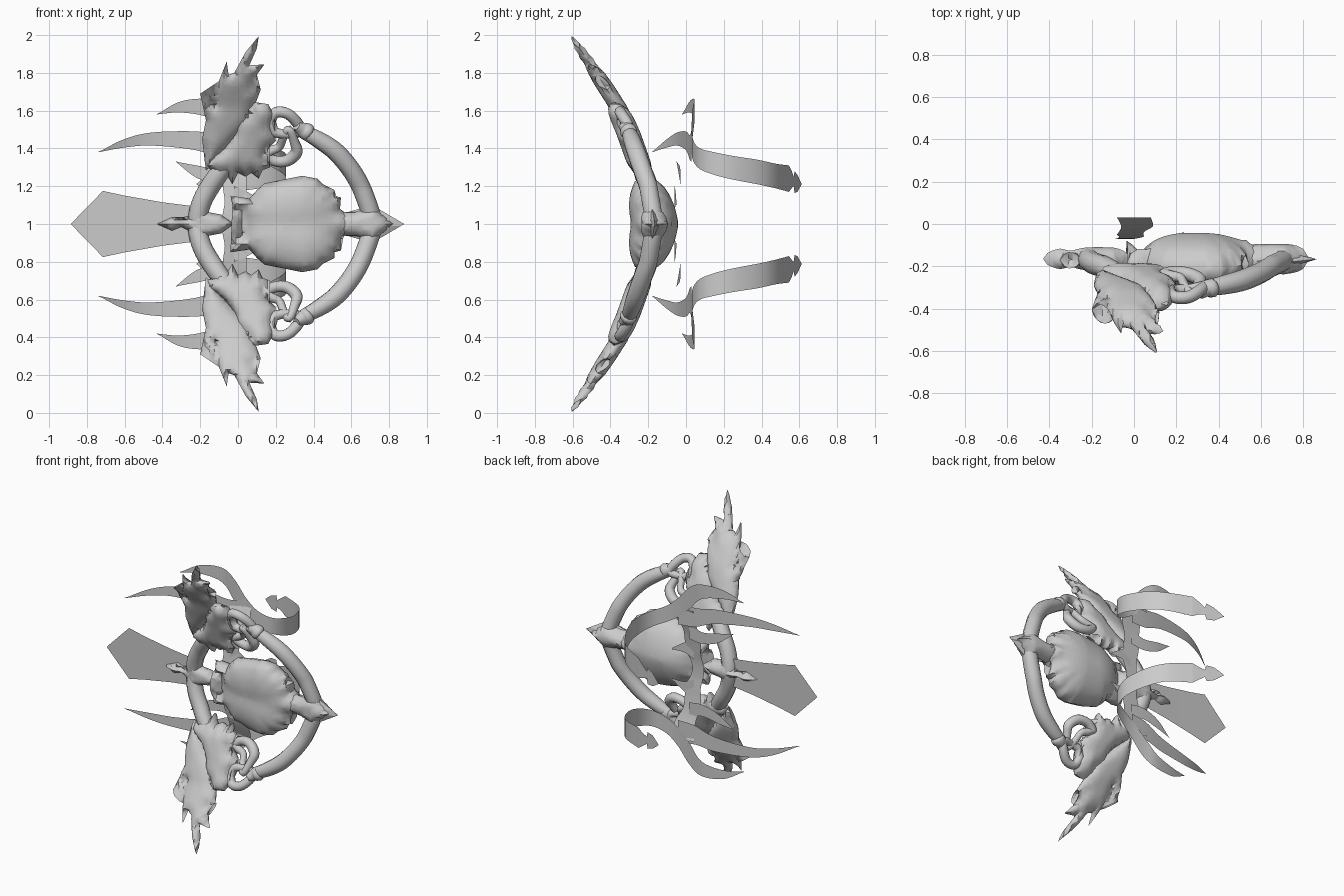
import bpy, bmesh, math
from mathutils import Vector
from mathutils.geometry import intersect_point_line

if "Cube" in bpy.data.objects:
    bpy.data.objects.remove(bpy.data.objects["Cube"])

metal = bpy.data.materials.new("light_grey")
metal.diffuse_color = (0.6, 0.6, 0.6, 1)
metal.use_nodes = True
metal.node_tree.nodes["Principled BSDF"].inputs["Base Color"].default_value = metal.diffuse_color
SIDES = (("upper", 1), ("lower", -1))


def bend(z):
    """Depth of the bowed centre surface at height z."""
    table = [(0, -.165), (.2, -.20), (.48, -.30), (.62, -.36), (.8, -.475), (1, -.61)]
    u = min(abs(z - 1), .9999)
    for (a, ya), (b, yb) in zip(table, table[1:]):
        if a <= u <= b:
            return ya + (yb - ya) * (u - a) / (b - a)


def catmull(rows, n=5):
    """Smooth a list of equal length tuples."""
    p = [Vector(r) for r in rows]
    p = [p[0] * 2 - p[1]] + p + [p[-1] * 2 - p[-2]]
    out = []
    for a, b, c, d in zip(p, p[1:], p[2:], p[3:]):
        for i in range(n):
            t = i / n
            out.append(.5 * (2 * b + (c - a) * t + (2 * a - 5 * b + 4 * c - d) * t * t
                             + (3 * b - a - 3 * c + d) * t ** 3))
    return out + [p[-2]]


def finish(obj, angle=50):
    obj.data.materials.clear()
    obj.data.materials.append(metal)
    bpy.ops.object.select_all(action='DESELECT')
    obj.select_set(True)
    bpy.context.view_layer.objects.active = obj
    if angle:
        bpy.ops.object.shade_smooth_by_angle(angle=math.radians(angle))


def from_bmesh(name, bm, angle=50):
    me = bpy.data.meshes.new(name)
    bm.to_mesh(me)
    bm.free()
    obj = bpy.data.objects.new(name, me)
    bpy.context.collection.objects.link(obj)
    finish(obj, angle)


def pillow(name, outline, thick, reach, s=1, step=.03, shift=0, angle=50):
    """Puffed solid: outline in x, z filled with a grid and swollen by distance to its edge."""
    pts = [Vector((x, 0, 1 + s * (z - 1))) for x, z in outline]
    bm = bmesh.new()
    bm.faces.new([bm.verts.new(p) for p in pts])
    bmesh.ops.triangulate(bm, faces=bm.faces[:])
    for axis in (0, 2):
        lo, hi = min(p[axis] for p in pts), max(p[axis] for p in pts)
        no = Vector((axis == 0, 0, axis == 2))
        for i in range(1, int((hi - lo) / step) + 1):
            bmesh.ops.bisect_plane(bm, geom=bm.verts[:] + bm.edges[:] + bm.faces[:],
                                   plane_co=no * (lo + i * step), plane_no=no, dist=1e-5)
    bmesh.ops.remove_doubles(bm, verts=bm.verts[:], dist=.0008)
    bmesh.ops.triangulate(bm, faces=bm.faces[:])
    height = {}
    for v in bm.verts:
        d = 9
        for a, b in zip(pts, pts[1:] + pts[:1]):
            q, t = intersect_point_line(v.co, a, b)
            d = min(d, (v.co - a.lerp(b, max(0, min(1, t)))).length)
        k = min(d / reach, 1)
        height[v] = thick * math.sqrt(max(0, 1 - (1 - k) ** 2)) if angle else thick * k
    dup = bmesh.ops.duplicate(bm, geom=bm.verts[:] + bm.faces[:])
    for v, h in height.items():
        back = dup["vert_map"][v]
        mid = bend(v.co.z) + shift
        v.co.y, back.co.y = mid - h, mid + h
    bmesh.ops.remove_doubles(bm, verts=bm.verts[:], dist=.0005)
    bmesh.ops.recalc_face_normals(bm, faces=bm.faces[:])
    from_bmesh(name, bm, angle)


def tube(name, path, s=1, closed=False):
    """Round rod along (x, z, radius, y offset) points."""
    cu = bpy.data.curves.new(name, 'CURVE')
    cu.dimensions, cu.bevel_depth, cu.bevel_resolution = '3D', 1, 3
    cu.use_fill_caps = True
    rows = catmull(path, 5)
    if closed:
        rows = catmull(path[-2:] + path + path[:2], 4)[8:-8]
    sp = cu.splines.new('POLY')
    sp.points.add(len(rows) - 1)
    sp.use_cyclic_u = closed
    for p, (x, z, r, dy) in zip(sp.points, rows):
        p.co = (x, bend(z) + dy, 1 + s * (z - 1), 1)
        p.radius = r
    obj = bpy.data.objects.new(name, cu)
    bpy.context.collection.objects.link(obj)
    finish(obj, 0)
    bpy.ops.object.convert(target='MESH')
    finish(bpy.context.object)


def strip(name, rows, s=1, n=5):
    """Thin sheet from rows of (x, y, low z, high z)."""
    bm = bmesh.new()
    pairs = [[bm.verts.new((x, y, 1 + s * (z - 1))) for z in (lo, max(hi, lo + .002))]
             for x, y, lo, hi in (catmull(rows, n) if n else rows)]
    for a, b in zip(pairs, pairs[1:]):
        bm.faces.new((a[0], b[0], b[1], a[1]) if s > 0 else (a[1], b[1], b[0], a[0]))
    from_bmesh(name, bm)


def mirrored(half):
    """Close an upper half outline with its reflection below z = 1."""
    return half + [(x, 2 - z) for x, z in reversed(half) if abs(z - 1) > 1e-6]


# central skull-like body
pillow("central_body", mirrored([
    (.03, 1), (.03, 1.06), (-.01, 1.085), (-.03, 1.10), (-.04, 1.15), (.06, 1.135),
    (.10, 1.18), (.14, 1.215), (.24, 1.235), (.34, 1.255), (.42, 1.24), (.45, 1.21),
    (.51, 1.18), (.51, 1.15), (.545, 1.14), (.54, 1.08), (.58, 1.05), (.62, 1)]),
    .125, .22)
# pointed tip on the right, with a raised inner diamond
pillow("tip_plate", mirrored([(.52, 1), (.57, 1.06), (.71, 1.10), (.88, 1)]), .045, .07, angle=0)
pillow("tip_boss", mirrored([(.50, 1), (.53, 1.06), (.62, 1.065), (.72, 1.09), (.83, 1)]), .07, .07)
# spike across the left bow
pillow("left_spike", mirrored([
    (-.43, 1), (-.35, 1.035), (-.30, 1.015), (-.25, 1.04), (-.21, 1.10), (-.17, 1.065),
    (-.09, 1.05), (-.02, 1)]), .055, .06, step=.02)
# flat tail blade on the left
strip("tail_blade", [(-.885, -.165, .999, 1.001), (-.715, -.165, .825, 1.175),
                     (-.60, -.165, .85, 1.15), (-.40, -.163, .885, 1.115),
                     (-.20, -.16, .91, 1.09)], n=0)
# bowed rods
tube("left_bow", [(-.05, z, .045, 0) if abs(z - 1) > .3 else (x, z, .052, 0) for x, z in
                  [(-.05, .67), (-.12, .76), (-.19, .88), (-.215, 1), (-.19, 1.12),
                   (-.12, 1.24), (-.05, 1.33)]])
tube("right_bow", [(.34, .51, .035, 0), (.42, .55, .045, 0), (.52, .62, .05, 0),
                   (.61, .73, .05, 0), (.67, .85, .05, 0), (.71, 1, .05, 0),
                   (.67, 1.15, .05, 0), (.61, 1.27, .05, 0), (.52, 1.38, .05, 0),
                   (.42, 1.45, .045, 0), (.34, 1.49, .035, 0)])

for side, s in SIDES:
    # feather plume
    pillow(side + "_plume", [
        (.11, 1.995), (.10, 1.93), (.06, 1.84), (.14, 1.845), (.10, 1.79), (.08, 1.72),
        (.12, 1.71), (.09, 1.63), (.05, 1.52), (-.05, 1.42), (-.12, 1.34), (-.17, 1.28),
        (-.175, 1.36), (-.19, 1.45), (-.17, 1.55), (-.20, 1.69), (-.15, 1.64),
        (-.12, 1.62), (-.115, 1.70), (-.10, 1.76), (-.06, 1.86), (-.05, 1.79),
        (-.02, 1.80), (.02, 1.87), (.04, 1.91)], .05, .08, s, .025)
    # cap over the plume
    pillow(side + "_cap", [
        (.09, 1.645), (.16, 1.635), (.19, 1.58), (.175, 1.52), (.20, 1.44), (.15, 1.39),
        (.14, 1.35), (.17, 1.30), (.13, 1.285), (.11, 1.24), (.07, 1.27), (.04, 1.25),
        (.0, 1.27), (-.03, 1.21), (-.06, 1.26), (-.11, 1.25), (-.12, 1.28),
        (-.17, 1.30), (-.14, 1.35), (-.07, 1.40), (-.02, 1.47), (.0, 1.54), (.05, 1.58)],
        .065, .08, s, .025, -.005)
    # chain links and collar joining cap and right bow
    tube(side + "_outer_link", [(.17, 1.54, .03, 0), (.20, 1.59, .03, 0), (.26, 1.585, .03, 0),
                                (.31, 1.54, .03, .01), (.33, 1.49, .026, .01),
                                (.26, 1.475, .024, -.01), (.19, 1.49, .028, -.01)], s, True)
    tube(side + "_inner_link", [(.14, 1.37, .03, .02), (.19, 1.335, .03, .02),
                                (.26, 1.335, .032, .01), (.31, 1.38, .032, 0),
                                (.30, 1.43, .026, -.01), (.27, 1.50, .022, -.02),
                                (.24, 1.46, .022, 0), (.22, 1.41, .022, .02),
                                (.18, 1.39, .026, .02)], s, True)
    tube(side + "_collar", [(.31, 1.52, .022, -.02), (.34, 1.50, .04, 0), (.37, 1.485, .046, 0),
                            (.385, 1.475, .03, 0)], s)
    # back sheet: sweeping ribbon, its arrow end and claw blades
    strip(side + "_ribbon", [
        (-.43, -.02, 1.58, 1.58), (-.30, .02, 1.59, 1.65), (-.15, .045, 1.56, 1.66),
        (-.05, .035, 1.46, 1.61), (.04, .03, 1.38, 1.51), (.12, .04, 1.33, 1.44),
        (.20, .075, 1.29, 1.40), (.245, .15, 1.26, 1.38), (.25, .25, 1.235, 1.36),
        (.20, .38, 1.21, 1.34), (.12, .47, 1.19, 1.32), (-.02, .545, 1.17, 1.31)], s)
    strip(side + "_ribbon_end", [
        (-.02, .545, 1.17, 1.31), (-.06, .56, 1.19, 1.28), (-.10, .57, 1.20, 1.25),
        (-.11, .575, 1.165, 1.28), (-.16, .59, 1.17, 1.26), (-.22, .612, 1.21, 1.21)], s, 0)
    strip(side + "_long_claw", [
        (-.74, -.18, 1.38, 1.38), (-.60, -.10, 1.405, 1.45), (-.45, -.045, 1.415, 1.485),
        (-.22, 0, 1.39, 1.49), (-.08, .02, 1.34, 1.47), (.04, .03, 1.33, 1.50)], s)
    strip(side + "_short_claw", [
        (-.33, -.05, 1.33, 1.33), (-.22, -.035, 1.245, 1.31), (-.10, -.03, 1.21, 1.29),
        (.0, -.03, 1.22, 1.33)], s)
    strip(side + "_spine_barb", [
        (-.02, -.06, 1.07, 1.20), (.05, -.055, 1.10, 1.17), (.14, -.05, 1.10, 1.11)], s)

# back spine joining both claws
bm = bmesh.new()
half = [(0, -.07, -.09, .0), (.06, -.068, -.08, .015), (.12, -.06, -.07, .045),
        (.2, -.05, -.08, .045), (.28, -.035, -.07, .05), (.36, -.01, -.06, .09), (.45, .03, -.08, .08)]
rows = [(-u, *r) for u, *r in reversed(half[1:])] + half
pairs = [[bm.verts.new((x, y, 1 + u)) for x in (a, b)] for u, y, a, b in catmull(rows, 3)]
for p, q in zip(pairs, pairs[1:]):
    bm.faces.new((p[0], p[1], q[1], q[0]))
from_bmesh("back_spine", bm)
